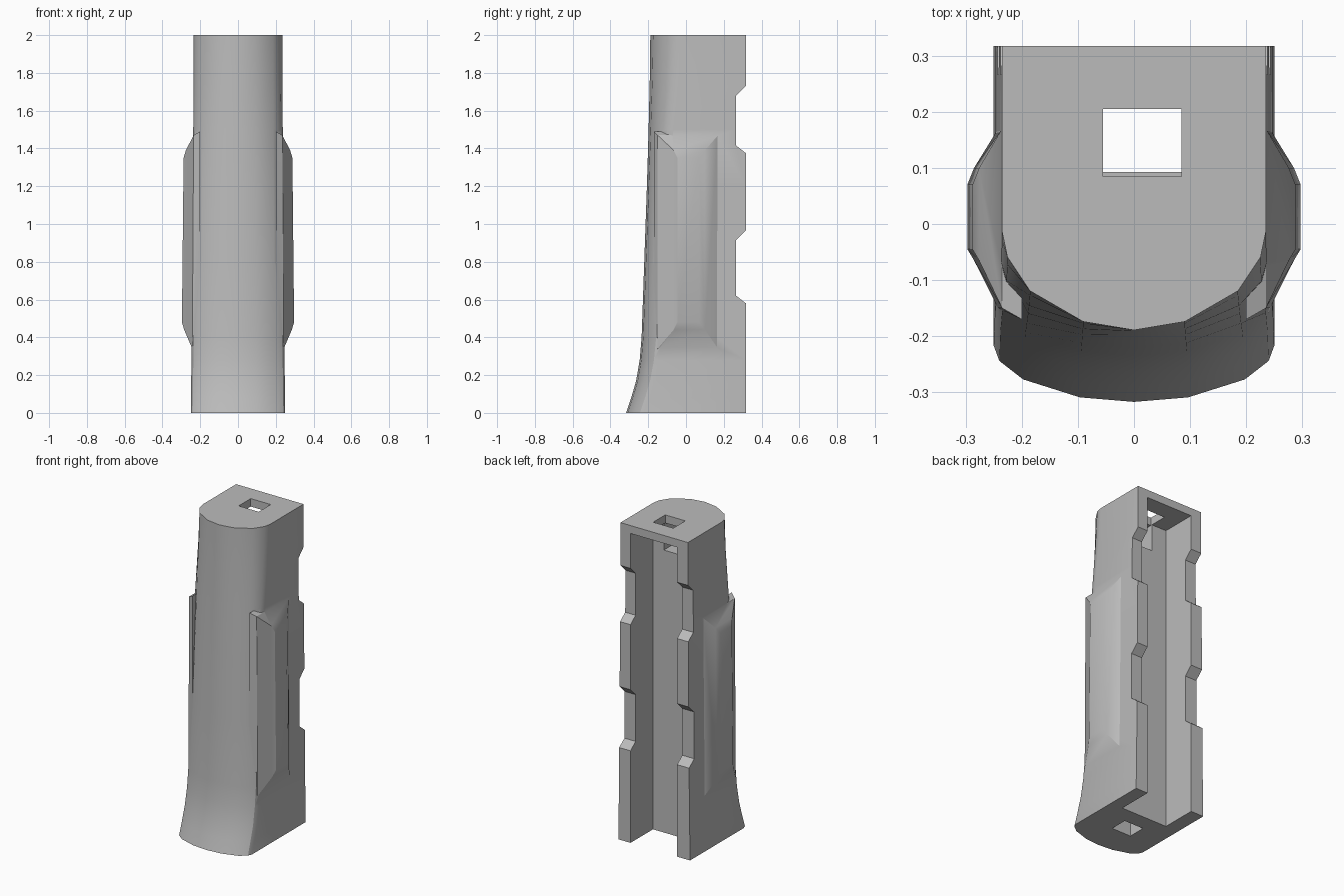
import bpy
import bmesh
import math

cube = bpy.data.objects.get("Cube")
if cube:
    bpy.data.objects.remove(cube, do_unlink=True)

BACK = 0.317
grey = bpy.data.materials.new("plain_grey")
grey.use_nodes = True
colour = (0.5, 0.5, 0.5, 1)
grey.diffuse_color = colour
grey.node_tree.nodes["Principled BSDF"].inputs["Base Color"].default_value = colour


def loft(name, rings):
    """Join closed rings of equal length into a capped solid."""
    bm = bmesh.new()
    loops = [[bm.verts.new(p) for p in ring] for ring in rings]
    n = len(loops[0])
    for a, b in zip(loops, loops[1:]):
        for i in range(n):
            j = (i + 1) % n
            bm.faces.new((a[i], a[j], b[j], b[i]))
    bm.faces.new(loops[0][::-1])
    bm.faces.new(loops[-1])
    bmesh.ops.recalc_face_normals(bm, faces=bm.faces)
    mesh = bpy.data.meshes.new(name)
    bm.to_mesh(mesh)
    bm.free()
    mesh.materials.append(grey)
    obj = bpy.data.objects.new(name, mesh)
    bpy.context.collection.objects.link(obj)
    return obj


def box(name, x0, x1, y0, y1, z0, z1):
    return loft(name, [[(x0, y0, z), (x1, y0, z), (x1, y1, z), (x0, y1, z)]
                       for z in (z0, z1)])


def combine(target, other, operation):
    """Apply one boolean and remove the helper."""
    other.hide_render = True
    mod = target.modifiers.new(operation, "BOOLEAN")
    mod.operation = operation
    mod.solver = "EXACT"
    mod.object = other
    bpy.context.view_layer.objects.active = target
    bpy.ops.object.modifier_apply(modifier=mod.name)
    bpy.data.objects.remove(other, do_unlink=True)


# Rounded front outline: fraction of half width, setback at foot and at top
NOSE = [(0.0, 0.0, 0.0), (0.385, 0.008, 0.015), (0.79, 0.04, 0.07),
        (0.96, 0.073, 0.13), (1.0, 0.1, 0.175)]


def section(z, front, half, blend):
    right = [(half * f, front + a + (b - a) * blend, z) for f, a, b in NOSE]
    right.append((half, BACK, z))
    return right + [(-x, y, h) for x, y, h in reversed(right[1:])]


# Main grip body: height, front y, half width, roundness
levels = [(0, -0.317, 0.25, 0), (0.08, -0.29, 0.249, 0), (0.17, -0.264, 0.248, 0.02),
          (0.28, -0.245, 0.246, 0.04), (0.4, -0.235, 0.245, 0.07),
          (0.8, -0.221, 0.242, 0.14), (1.2, -0.207, 0.239, 0.25),
          (1.5, -0.198, 0.237, 0.42), (1.8, -0.191, 0.235, 0.8), (2, -0.189, 0.235, 1)]
grip = loft("grip_body", [section(*level) for level in levels])

# Raised side panels with sloping borders
for side in (1, -1):
    def panel_ring(x_low, x_high, y0, y1, z0, z1):
        return [(side * x_low, y0, z0), (side * x_low, y1, z0),
                (side * x_high, y1, z1), (side * x_high, y0, z1)]
    panel = loft("side_panel", [panel_ring(0.2, 0.2, -0.17, 0.176, 0.32, 1.49),
                                panel_ring(0.242, 0.235, -0.15, 0.17, 0.34, 1.47),
                                panel_ring(0.285, 0.276, -0.065, 0.1, 0.44, 1.39),
                                panel_ring(0.297, 0.288, -0.045, 0.07, 0.48, 1.35)])
    combine(grip, panel, "UNION")

# Rear channel, open at the foot and closed by the top plate
combine(grip, box("channel", -0.16, 0.165, 0.093, 0.5, -0.1, 1.95), "DIFFERENCE")

# Pocket above the front block and the square hole in the top plate
combine(grip, box("pocket", -0.055, 0.09, -0.12, 0.2, 1.78, 1.949), "DIFFERENCE")
combine(grip, box("top_hole", -0.055, 0.085, 0.085, 0.205, 1.8, 2.1), "DIFFERENCE")

# Square shaft up through the front block
combine(grip, box("shaft", -0.075, 0.06, -0.122, -0.01, -0.1, 1.85), "DIFFERENCE")

# Bevelled notches along the rear edges
for low, high in ((0.58, 0.965), (1.375, 1.73)):
    outline = [(0.4, low), (BACK, low), (0.266, low + 0.04),
               (0.266, high - 0.05), (BACK, high), (0.4, high)]
    notch = loft("notch", [[(x, y, z) for y, z in outline] for x in (-0.4, 0.4)])
    combine(grip, notch, "DIFFERENCE")

# Smooth the rounded front, keep the machined edges sharp
bpy.ops.object.select_all(action="DESELECT")
grip.select_set(True)
bpy.context.view_layer.objects.active = grip
bpy.ops.object.shade_smooth_by_angle(angle=math.radians(28))
